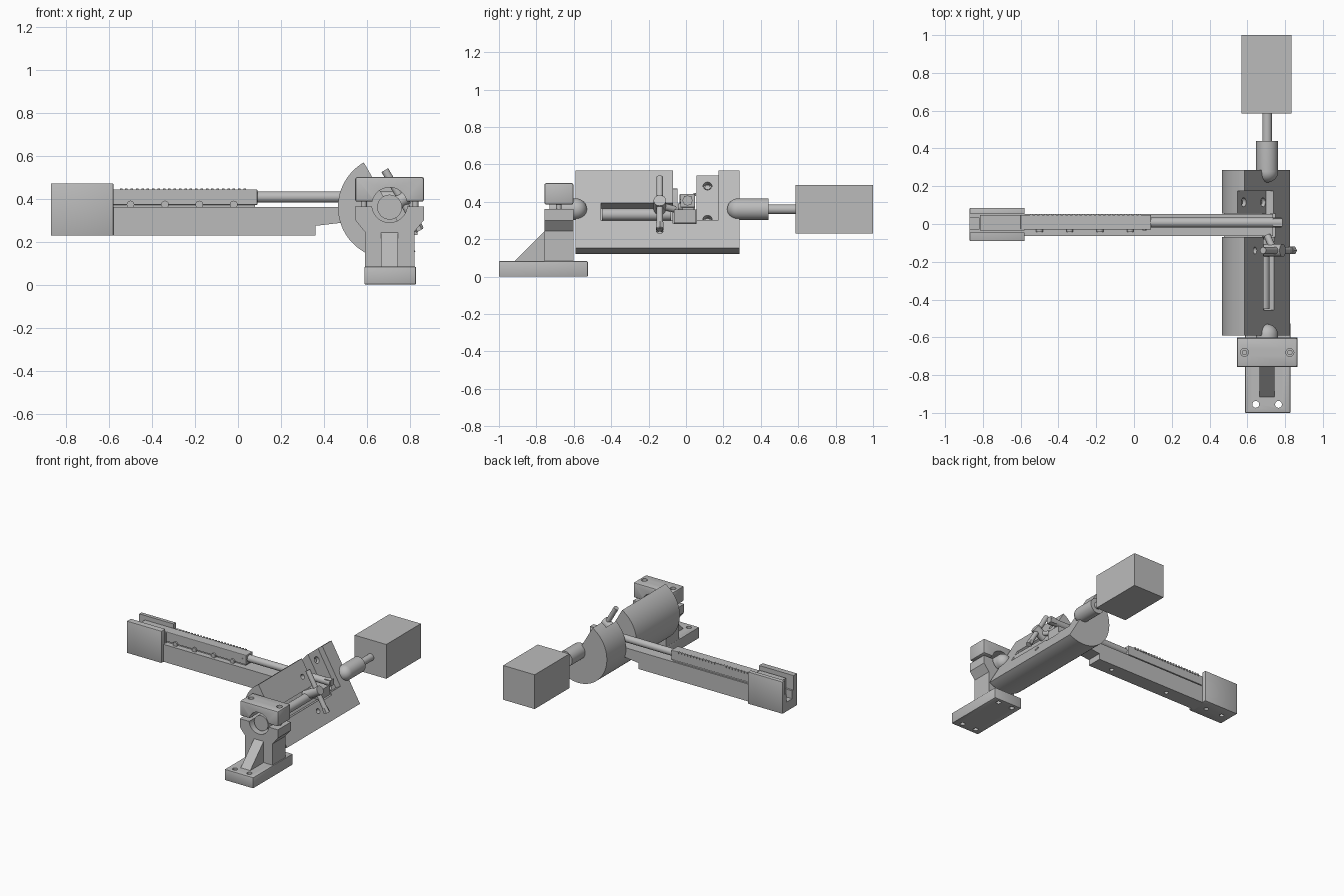
import bpy, bmesh, math
from mathutils import Matrix, Vector

if "Cube" in bpy.data.objects:
    bpy.data.objects.remove(bpy.data.objects["Cube"], do_unlink=True)

grey = bpy.data.materials.new("machined_grey")
grey.use_nodes = True
COLOUR = (0.5, 0.5, 0.5, 1)
grey.diffuse_color = COLOUR
grey.node_tree.nodes["Principled BSDF"].inputs["Base Color"].default_value = COLOUR

WORLD = Matrix.Identity(4)
AX, AZ = 0.705, 0.36                       # rocker axis
# Tilted frame: x runs down the flat face, z points out of it
TILT = Matrix.Translation((AX, 0, AZ)) @ Matrix.Rotation(math.radians(60), 4, 'Y')


def finish(name, bm, frame=WORLD, smooth=False):
    bmesh.ops.transform(bm, matrix=frame, verts=bm.verts)
    bmesh.ops.recalc_face_normals(bm, faces=bm.faces)
    mesh = bpy.data.meshes.new(name)
    bm.to_mesh(mesh)
    bm.free()
    mesh.materials.append(grey)
    ob = bpy.data.objects.new(name, mesh)
    bpy.context.collection.objects.link(ob)
    if smooth:
        shade(ob)
    return ob


def activate(ob):
    for other in bpy.context.selected_objects:
        other.select_set(False)
    bpy.context.view_layer.objects.active = ob
    ob.select_set(True)


def shade(ob):
    activate(ob)
    bpy.ops.object.shade_smooth_by_angle(angle=math.radians(30))


def box(name, x, y, z, frame=WORLD, bevel=0):
    bm = bmesh.new()
    size = [b - a for a, b in (x, y, z)]
    mid = [(a + b) / 2 for a, b in (x, y, z)]
    bmesh.ops.create_cube(bm, size=1, matrix=Matrix.Translation(mid) @ Matrix.Diagonal((*size, 1)))
    if bevel:
        bmesh.ops.bevel(bm, geom=bm.edges[:], offset=bevel, segments=2, profile=0.5, affect='EDGES')
    return finish(name, bm, frame)


def rod(name, start, end, r, frame=WORLD, sides=32):
    a, b = Vector(start), Vector(end)
    turn = (b - a).to_track_quat('Z', 'Y').to_matrix().to_4x4()
    bm = bmesh.new()
    bmesh.ops.create_cone(bm, cap_ends=True, segments=sides, radius1=r, radius2=r,
                          depth=(b - a).length, matrix=Matrix.Translation((a + b) / 2) @ turn)
    return finish(name, bm, frame, True)


def prism(name, points, axis, lo, hi, frame=WORLD):
    """Extrude a 2D outline along axis 'x' or 'y'."""
    bm = bmesh.new()
    place = (lambda p: (lo, *p)) if axis == 'x' else (lambda p: (p[0], lo, p[1]))
    face = bm.faces.new([bm.verts.new(place(p)) for p in points])
    moved = bmesh.ops.extrude_face_region(bm, geom=[face])["geom"]
    step = Vector((hi - lo, 0, 0)) if axis == 'x' else Vector((0, hi - lo, 0))
    bmesh.ops.translate(bm, vec=step, verts=[v for v in moved if isinstance(v, bmesh.types.BMVert)])
    return finish(name, bm, frame)


def domed_pin(name, tip, tail, r):
    """Pin along y with a round tip, turned from a profile."""
    s = 1 if tail > tip else -1
    arc = [i * math.pi / 16 for i in range(9)]
    outline = [(r * math.sin(a), tip + s * r * (1 - math.cos(a))) for a in arc] + [(r, tail), (0, tail)]
    bm = bmesh.new()
    vs = [bm.verts.new((AX + p, y, AZ)) for p, y in outline]
    edges = [bm.edges.new(pair) for pair in zip(vs, vs[1:])]
    bmesh.ops.spin(bm, geom=vs + edges, cent=(AX, 0, AZ), axis=(0, 1, 0),
                   angle=2 * math.pi, steps=32, use_merge=True)
    bmesh.ops.remove_doubles(bm, verts=bm.verts, dist=0.0001)
    return finish(name, bm, smooth=True)


def cut(ob, *cutters):
    activate(ob)
    for c in cutters:
        c.hide_render = True
        mod = ob.modifiers.new("cut", 'BOOLEAN')
        mod.operation, mod.solver, mod.object = 'DIFFERENCE', 'EXACT', c
        bpy.ops.object.modifier_apply(modifier=mod.name)
        bpy.data.objects.remove(c, do_unlink=True)
    shade(ob)


# Half-round rocker body with arm slot, stepped pocket, groove and screw holes
R = 0.24
half = [(R * math.cos(math.pi * i / 40), -R * math.sin(math.pi * i / 40)) for i in range(41)]
rocker = prism("rocker_body", half, 'y', -0.59, 0.285, TILT)
cut(rocker,
    box("slot", (0.4, 0.95), (-0.07, 0.055), (0.285, 0.7)),
    box("pocket", (-0.3, 0.065), (-0.02, 0.175), (-0.045, 0.1), TILT),
    box("groove", (-0.04, 0.07), (-0.455, -0.03), (-0.06, 0.1), TILT),
    *[rod("hole", (u, -0.14, -0.04), (u, -0.14, 0.05), 0.018, TILT) for u in (-0.128, 0.132)],
    *[rod("hole", (u, 0.115, -0.075), (u, 0.115, 0), 0.024, TILT) for u in (-0.17, 0.035)])
for u in (-0.17, 0.035):
    rod("pocket_screw", (u, 0.115, -0.08), (u, 0.115, -0.06), 0.016, TILT, 6)

# Sliding bar and cross handle on the flat face
rod("groove_bar", (0.015, -0.45, -0.03), (0.015, -0.08, -0.03), 0.032, TILT)
rod("handle_hub", (0, -0.14, -0.05), (0, -0.14, 0.095), 0.033, TILT)
rod("handle_rod", (-0.16, -0.14, 0.067), (0.165, -0.14, 0.067), 0.018, TILT)
rod("handle_end", (0.125, -0.14, 0.067), (0.16, -0.14, 0.067), 0.023, TILT, 6)
rod("handle_neck", (0, -0.14, 0.04), (0, -0.06, 0.0), 0.018, TILT)

# Pivot pins, rear shaft and counterweight
domed_pin("front_pin", -0.53, -0.73, 0.058)
domed_pin("rear_pin", 0.22, 0.44, 0.058)
rod("rear_shaft", (AX, 0.43, AZ), (AX, 0.6, AZ), 0.026)
box("counterweight", (0.57, 0.835), (0.585, 1.0), (0.23, 0.49))

# Bearing bracket: foot, flared upright, rib and cap
foot = box("bracket_foot", (0.588, 0.828), (-1.0, -0.525), (0, 0.083), bevel=0.005)
cut(foot, *[rod("hole", (AX + s * 0.06, y, -0.1), (AX + s * 0.06, y, 0.2), 0.018)
            for s in (-1, 1) for y in (-0.955, -0.563)])
side = [(0.115, 0.07), (0.115, 0.245), (0.16, 0.3), (0.16, 0.363)]
outline = [(AX + x, z) for x, z in side] + [(AX - x, z) for x, z in reversed(side)]
upright = prism("bracket_upright", outline, 'y', -0.757, -0.602)
cap = box("bracket_cap", (AX - 0.16, AX + 0.16), (-0.757, -0.602), (0.385, 0.5), bevel=0.01)
for part in (upright, cap):
    cut(part, rod("bore", (AX, -0.9, 0.37), (AX, -0.5, 0.37), 0.082))
cut(cap, *[rod("hole", (AX + s * 0.12, -0.68, 0.47), (AX + s * 0.12, -0.68, 0.6), 0.021) for s in (-1, 1)])
for s in (-1, 1):
    rod("cap_screw", (AX + s * 0.12, -0.68, 0.33), (AX + s * 0.12, -0.68, 0.48), 0.014)
prism("bracket_rib", [(-0.92, 0.08), (-0.75, 0.08), (-0.75, 0.25)], 'x', AX - 0.04, AX + 0.04)

# Arm beam, stepped underneath near the rocker
arm = prism("arm_beam", [(-0.6, 0.228), (0.36, 0.228), (0.36, 0.273), (0.48, 0.287), (0.735, 0.287),
                         (0.735, 0.36), (-0.6, 0.36)], 'y', -0.063, 0.053)
cut(arm, *[rod("hole", (x, -0.005, 0.2), (x, -0.005, 0.26), 0.016) for x in (-0.3, 0.2)])
rod("arm_stop", (0.36, -0.055, 0.3), (0.36, -0.005, 0.3), 0.016)

# Slide housing with rack teeth, side screws and rod
box("slide_spacer", (-0.6, 0.08), (-0.02, 0.04), (0.355, 0.375))
box("slide_housing", (-0.6, 0.09), (-0.03, 0.048), (0.37, 0.443), bevel=0.004)
for i in range(24):
    x = -0.55 + i * 0.025
    box("rack_tooth", (x, x + 0.012), (0.04, 0.053), (0.432, 0.446))
for i in range(4):
    x = -0.5 + i * 0.16
    rod("side_screw", (x, -0.042, 0.372), (x, -0.02, 0.372), 0.018, sides=16)
rod("slide_pin", (0.055, -0.034, 0.405), (0.055, 0.0, 0.405), 0.01, sides=16)
rod("slide_rod", (0.08, 0.008, 0.407), (0.78, 0.008, 0.407), 0.026)
box("rod_end", (0.735, 0.785), (-0.012, 0.03), (0.385, 0.43))

# End block with an open channel
end = box("end_block", (-0.87, -0.58), (-0.09, 0.085), (0.228, 0.47), bevel=0.003)
cut(end, box("channel", (-1, -0.5), (-0.045, 0.055), (0.36, 0.6)),
    box("channel_mouth", (-1, -0.82), (-0.03, 0.035), (0.3, 0.6)),
    *[rod("hole", (x, 0, 0.2), (x, 0, 0.25), 0.016) for x in (-0.8, -0.66)])
box("channel_slider", (-0.815, -0.58), (-0.035, 0.048), (0.355, 0.44))
